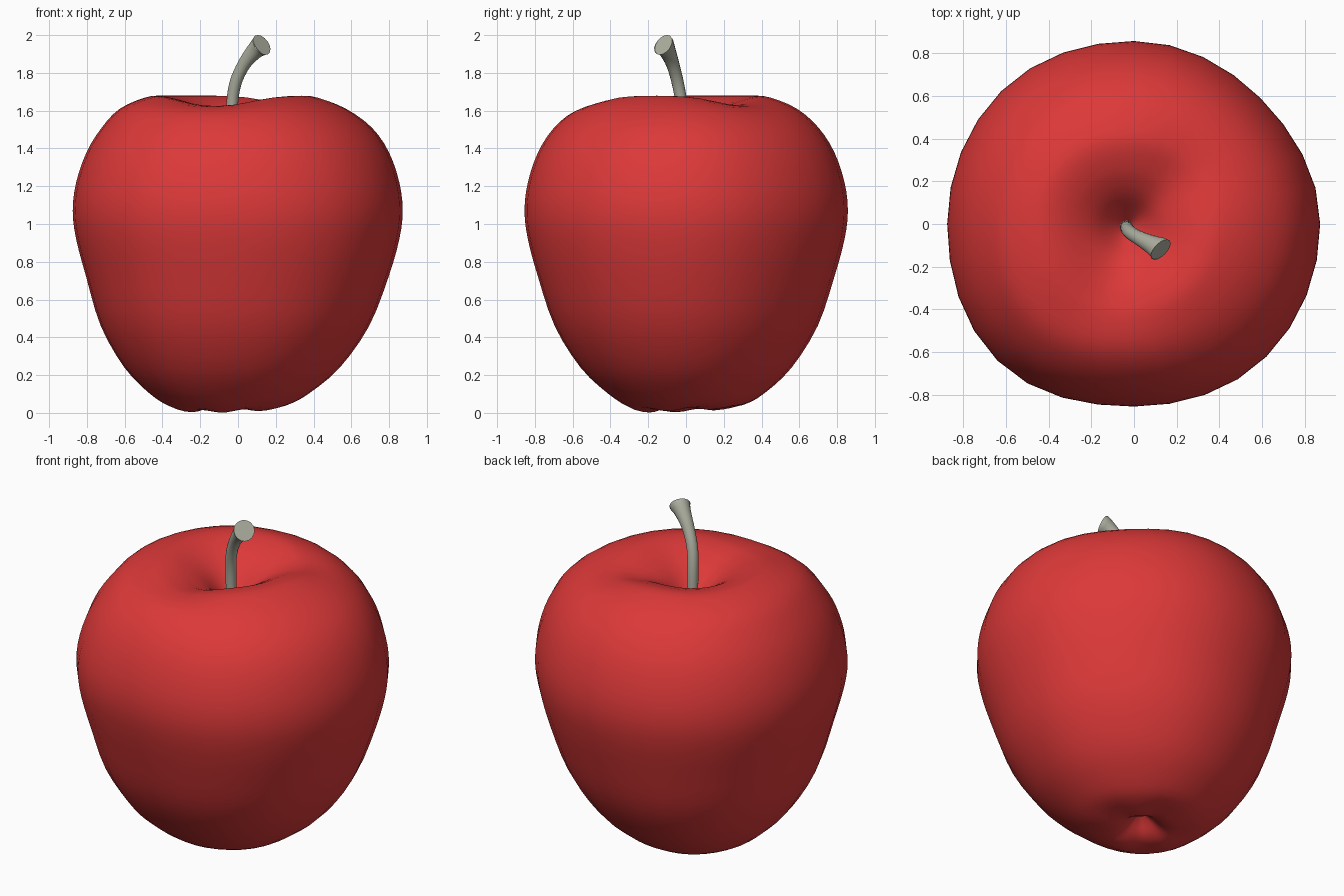
import bpy, bmesh, math
from mathutils import Vector

if "Cube" in bpy.data.objects:
    bpy.data.objects.remove(bpy.data.objects["Cube"])


def material(name, rgb):
    m = bpy.data.materials.new(name)
    m.diffuse_color = (*rgb, 1)
    m.use_nodes = True
    m.node_tree.nodes["Principled BSDF"].inputs["Base Color"].default_value = m.diffuse_color
    return m


def spline(points, steps):
    """Catmull-Rom curve through tuples of any size."""
    pts = [Vector(p) for p in points]
    out = []
    for i in range(len(pts) - 1):
        a, b, c, d = pts[max(i - 1, 0)], pts[i], pts[i + 1], pts[min(i + 2, len(pts) - 1)]
        for k in range(steps):
            t = k / steps
            out.append(0.5 * (2 * b + (c - a) * t + (2 * a - 5 * b + 4 * c - d) * t * t
                              + (3 * b - a - 3 * c + d) * t ** 3))
    return out + [pts[-1]]


def loft(name, rings, mat, sharp):
    """Skin closed rings of equal size and close both ends."""
    bm = bmesh.new()
    loops = [[bm.verts.new(p) for p in ring] for ring in rings]
    n = len(loops[0])
    for a, b in zip(loops, loops[1:]):
        for i in range(n):
            j = (i + 1) % n
            bm.faces.new((a[i], a[j], b[j], b[i]))
    bm.faces.new(loops[0][::-1])
    bm.faces.new(loops[-1])
    bmesh.ops.recalc_face_normals(bm, faces=bm.faces)
    mesh = bpy.data.meshes.new(name)
    bm.to_mesh(mesh)
    bm.free()
    mesh.materials.append(mat)
    ob = bpy.data.objects.new(name, mesh)
    bpy.context.collection.objects.link(ob)
    bpy.ops.object.select_all(action='DESELECT')
    ob.select_set(True)
    bpy.context.view_layer.objects.active = ob
    bpy.ops.object.shade_smooth_by_angle(angle=math.radians(sharp))
    return ob


def bump(angle, centre, width):
    d = (angle - centre + 180) % 360 - 180
    return math.exp(-(d / width) ** 2)


red = material("apple red", (0.72, 0.04, 0.04))
grey = material("stem grey green", (0.42, 0.43, 0.35))

# Apple body: profile of radius, height and sideways lean
profile = [(0.004, 0.12, -0.06), (0.05, 0.085, -0.06), (0.11, 0.03, -0.06),
           (0.19, 0.008, -0.06), (0.31, 0.035, -0.052), (0.425, 0.105, -0.045),
           (0.57, 0.24, -0.03), (0.71, 0.46, -0.015), (0.80, 0.72, -0.002),
           (0.855, 0.92, 0), (0.873, 1.07, 0), (0.855, 1.22, 0), (0.80, 1.38, 0),
           (0.715, 1.51, -0.005), (0.60, 1.61, -0.025), (0.46, 1.67, -0.03),
           (0.37, 1.677, -0.03), (0.27, 1.645, -0.03), (0.16, 1.575, -0.03),
           (0.07, 1.48, -0.03), (0.004, 1.41, -0.03)]
# Uneven girth every 45 degrees, starting at +x
girth = [0.872, 0.836, 0.857, 0.88, 0.875, 0.905, 0.855, 0.878]
SEG = 32
rings = []
for r, z, lean in spline(profile, 3):
    ring = []
    for i in range(SEG):
        deg = 360 * i / SEG
        k = i * 8 / SEG
        t = (1 - math.cos((k % 1) * math.pi)) / 2
        g = girth[int(k)] * (1 - t) + girth[(int(k) + 1) % 8] * t
        f = 1 + (g / 0.873 - 1) * min(1, r / 0.4)
        a = math.radians(deg)
        dz = 0
        if z > 1.2:  # two soft dips across the top rim
            w = math.exp(-((r - 0.36) / 0.2) ** 2)
            dz = -w * (0.06 * bump(deg, 258, 34) + 0.055 * bump(deg, 42, 28))
        elif z < 0.3:  # faint lobes and tilt under the base
            w = math.exp(-((r - 0.2) / 0.12) ** 2)
            dz = w * (0.008 + 0.008 * math.sin(a + 0.5) + 0.007 * math.cos(5 * (a - 0.2)))
        ring.append((lean + r * f * math.cos(a), -0.01 * (r < 0.3) + r * f * math.sin(a),
                     max(0, z + dz)))
    rings.append(ring)
loft("apple_body", rings, red, 80)

# Stem: bent tube flaring to a slanted flat tip (x, y, z, radius)
path = [(-0.035, -0.012, 1.38, 0.03), (-0.033, -0.02, 1.60, 0.031), (-0.015, -0.042, 1.74, 0.032),
        (0.032, -0.07, 1.845, 0.035), (0.09, -0.1, 1.918, 0.046), (0.125, -0.12, 1.948, 0.06)]
pts = spline([p[:3] for p in path], 4)
radii = [v[0] for v in spline([(p[3], 0) for p in path], 4)]
rings = []
for i, (p, r) in enumerate(zip(pts, radii)):
    t = (pts[min(i + 1, len(pts) - 1)] - pts[max(i - 1, 0)]).normalized()
    if i == len(pts) - 1:
        t = Vector((0.62, -0.61, 0.48)).normalized()
    u = t.cross(Vector((0.7, 0.7, 0))).normalized()
    v = t.cross(u)
    rings.append([p + r * (math.cos(a) * u + math.sin(a) * v)
                  for a in (math.tau * k / 16 for k in range(16))])
loft("stem", rings, grey, 50)
